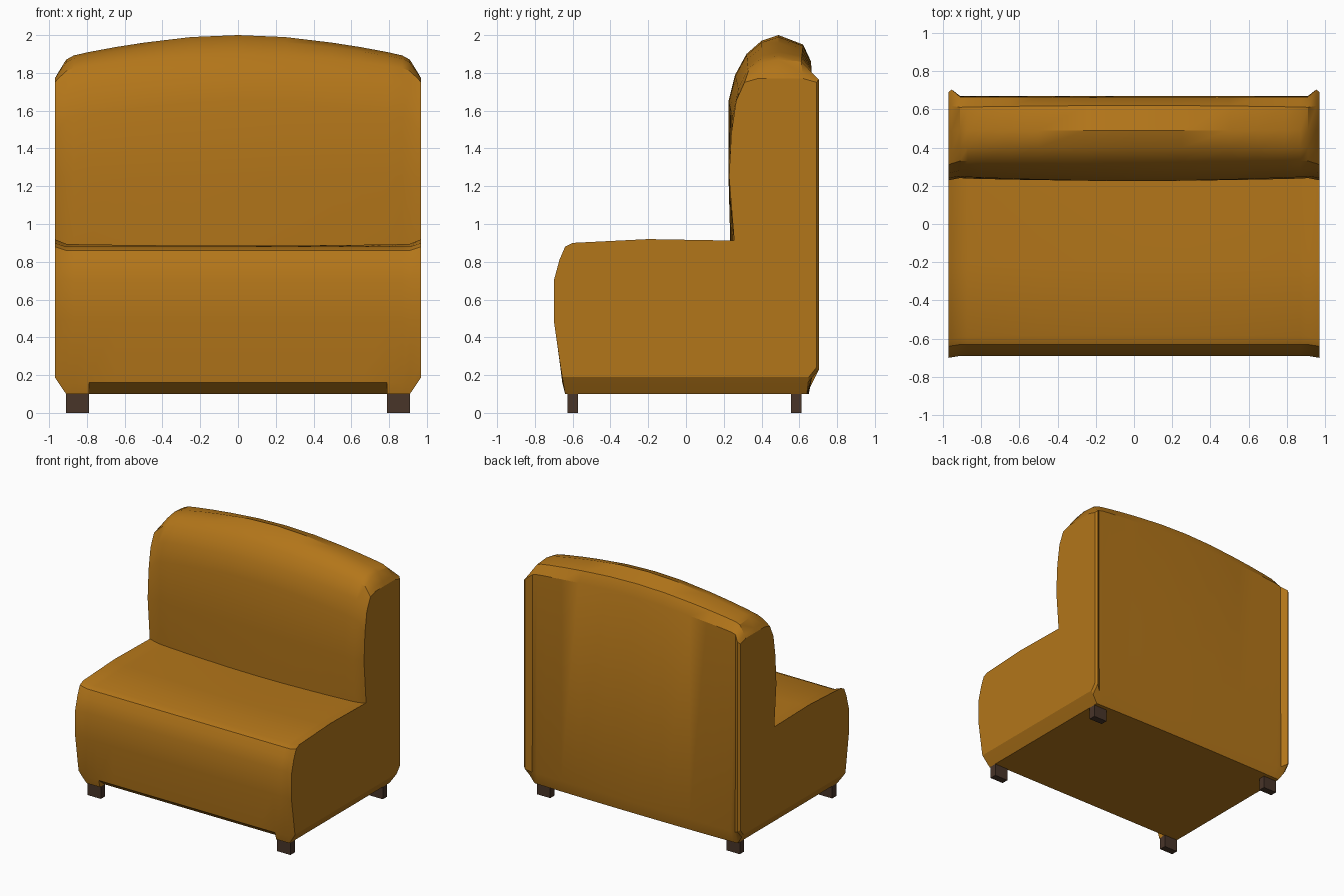
import bpy, bmesh, math

if "Cube" in bpy.data.objects:
    bpy.data.objects.remove(bpy.data.objects["Cube"])

def material(name, col):
    m = bpy.data.materials.new(name)
    m.diffuse_color = (*col, 1)
    m.use_nodes = True
    m.node_tree.nodes["Principled BSDF"].inputs["Base Color"].default_value = m.diffuse_color
    return m

def add_object(name, bm, mat):
    bmesh.ops.recalc_face_normals(bm, faces=bm.faces)
    me = bpy.data.meshes.new(name)
    bm.to_mesh(me)
    bm.free()
    ob = bpy.data.objects.new(name, me)
    bpy.context.collection.objects.link(ob)
    me.materials.append(mat)
    return ob

fabric = material("fabric", (0.45, 0.18, 0.01))
wood = material("dark_wood", (0.065, 0.035, 0.022))

# Side profiles (y, z): centre, seam near the side, and outer rim
MID = [(-.64, .10), (-.655, .16), (-.69, .49), (-.69, .70), (-.66, .80), (-.63, .86), (-.58, .88),
       (-.2, .885), (.235, .88), (.225, 1.25), (.225, 1.65), (.26, 1.79), (.32, 1.90), (.40, 1.97),
       (.49, 2.0), (.62, 1.95), (.662, 1.86), (.67, .20), (.65, .10)]
SEAM = [(-.64, .10), (-.655, .16), (-.69, .49), (-.69, .70), (-.66, .80), (-.63, .86), (-.59, .88),
        (-.2, .895), (.26, .895), (.24, 1.25), (.25, 1.55), (.28, 1.70), (.33, 1.81), (.40, 1.855),
        (.49, 1.87), (.61, 1.86), (.665, 1.80), (.67, .20), (.64, .10)]
RIM = [(-.655, .19), (-.665, .25), (-.70, .49), (-.70, .70), (-.67, .81), (-.64, .88), (-.60, .90),
       (-.2, .92), (.255, .912), (.228, 1.25), (.24, 1.48), (.265, 1.65), (.31, 1.75), (.38, 1.77),
       (.49, 1.77), (.62, 1.77), (.69, 1.75), (.69, .24), (.65, .19)]

def blend(a, b, t):
    return [(p[0] + (q[0] - p[0]) * t, p[1] + (q[1] - p[1]) * t) for p, q in zip(a, b)]

# Half of the cross-sections, from the centre out to the side
half = []
for x, w, notch in [(0, 0, 1), (.25, .08, 1), (.5, .31, 1), (.65, .49, 1), (.79, .69, 1),
                    (.79, .69, 0), (.87, .83, 0), (.91, 1, 0)]:
    p = blend(MID, SEAM, w)
    if notch:                       # raised front hem between the feet
        p[0] = (-.58, .10)
    half.append((x, p))
ear = blend(SEAM, RIM, .7)          # back corner flares out slightly
for i in (16, 17):
    ear[i] = (.703, ear[i][1])
half += [(.953, ear), (.97, RIM)]
sections = [(-x, p) for x, p in reversed(half[1:])] + half

# Upholstered body lofted across the width
bm = bmesh.new()
rings = [[bm.verts.new((x, y, z)) for y, z in p] for x, p in sections]
n = len(MID)
for a, b in zip(rings, rings[1:]):
    for i in range(n):
        j = (i + 1) % n
        bm.faces.new((a[i], a[j], b[j], b[i]))
bm.faces.new(rings[0])
bm.faces.new(rings[-1])
bmesh.ops.remove_doubles(bm, verts=bm.verts, dist=1e-4)
body = add_object("upholstered_seat_and_back", bm, fabric)
bpy.context.view_layer.objects.active = body
body.select_set(True)
bpy.ops.object.shade_smooth_by_angle(angle=math.radians(30))

# Four block feet
for side, sx in (("left", -1), ("right", 1)):
    for end, y in (("front", -.60), ("back", .583)):
        bm = bmesh.new()
        bmesh.ops.create_cube(bm, size=1)
        for v in bm.verts:
            v.co = (v.co.x * .12 + sx * .85, v.co.y * .056 + y, (v.co.z + .5) * .105)
        add_object(f"{end}_{side}_foot", bm, wood)
